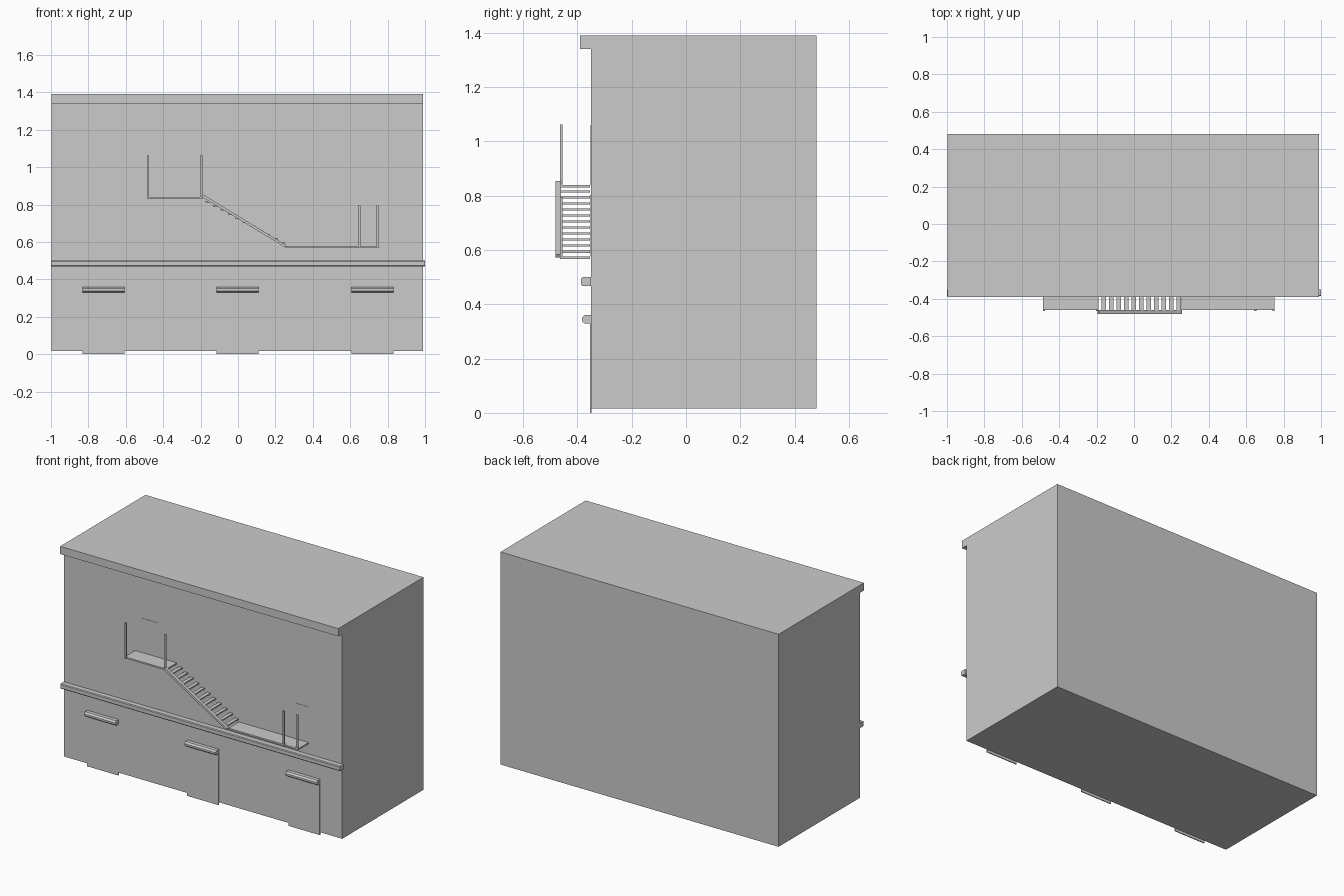
import bpy, bmesh, math
from mathutils import Vector

if "Cube" in bpy.data.objects:
    bpy.data.objects.remove(bpy.data.objects["Cube"])

WALL = -0.35   # y of the facade


def prism(name, pts, axis, a, b):
    """Extrude a 2D profile along x (pts are y,z) or along y (pts are x,z)."""
    bm = bmesh.new()
    to3 = (lambda p: (a, p[0], p[1])) if axis == 'x' else (lambda p: (p[0], a, p[1]))
    face = bm.faces.new([bm.verts.new(to3(p)) for p in pts])
    ext = bmesh.ops.extrude_face_region(bm, geom=[face])
    move = Vector((b - a, 0, 0)) if axis == 'x' else Vector((0, b - a, 0))
    bmesh.ops.translate(bm, vec=move, verts=[v for v in ext['geom'] if isinstance(v, bmesh.types.BMVert)])
    bmesh.ops.recalc_face_normals(bm, faces=bm.faces)
    me = bpy.data.meshes.new(name)
    bm.to_mesh(me)
    bm.free()
    ob = bpy.data.objects.new(name, me)
    bpy.context.collection.objects.link(ob)
    return ob


def box(name, x0, x1, y0, y1, z0, z1):
    return prism(name, [(y0, z0), (y1, z0), (y1, z1), (y0, z1)], 'x', x0, x1)


# Building body with overhanging cornice along the front
prism("building_body", [(WALL, 0.017), (0.48, 0.017), (0.48, 1.39),
                        (-0.39, 1.39), (-0.39, 1.34), (WALL, 1.34)], 'x', -0.998, 0.99)

# Ledge between the storeys, slightly chamfered
prism("storey_ledge", [(WALL, 0.468), (-0.382, 0.468), (-0.386, 0.473),
                       (-0.386, 0.495), (-0.382, 0.5), (WALL, 0.5)], 'x', -1.0, 1.0)

# Ground floor doors with rounded awning boxes
for i, x in enumerate((-0.72, -0.003, 0.72)):
    box(f"ground_door_{i}", x - 0.112, x + 0.112, -0.354, WALL + 0.002, 0, 0.335)
    prism(f"awning_{i}", [(WALL, 0.33), (-0.374, 0.33), (-0.384, 0.338), (-0.384, 0.35),
                          (-0.374, 0.36), (WALL, 0.36)], 'x', x - 0.112, x + 0.112)

# Thin upper doors
box("upper_door", -0.443, -0.33, -0.352, WALL + 0.002, 0.84, 1.06)
box("lower_door", 0.65, 0.746, -0.352, WALL + 0.002, 0.577, 0.805)

# Fire escape landings
box("upper_landing", -0.487, -0.19, -0.46, -0.354, 0.83, 0.84)
box("lower_landing", 0.255, 0.752, -0.46, -0.354, 0.567, 0.577)

# Landing posts
for i, (x, z0, z1) in enumerate(((-0.481, 0.83, 1.062), (-0.197, 0.83, 1.062),
                                 (0.648, 0.567, 0.795), (0.746, 0.567, 0.795))):
    box(f"landing_post_{i}", x - 0.006, x + 0.006, -0.464, -0.455, z0, z1)

# Stair stringer and treads
prism("stair_stringer", [(-0.195, 0.842), (0.25, 0.572), (0.257, 0.583), (-0.188, 0.855)],
      'y', -0.481, -0.46)
N = 11
for i in range(N):
    t = i / (N - 1)
    x, z = -0.162 + 0.402 * t, 0.816 - 0.222 * t
    box(f"stair_tread_{i}", x - 0.012, x + 0.012, -0.462, -0.354, z - 0.004, z + 0.004)
